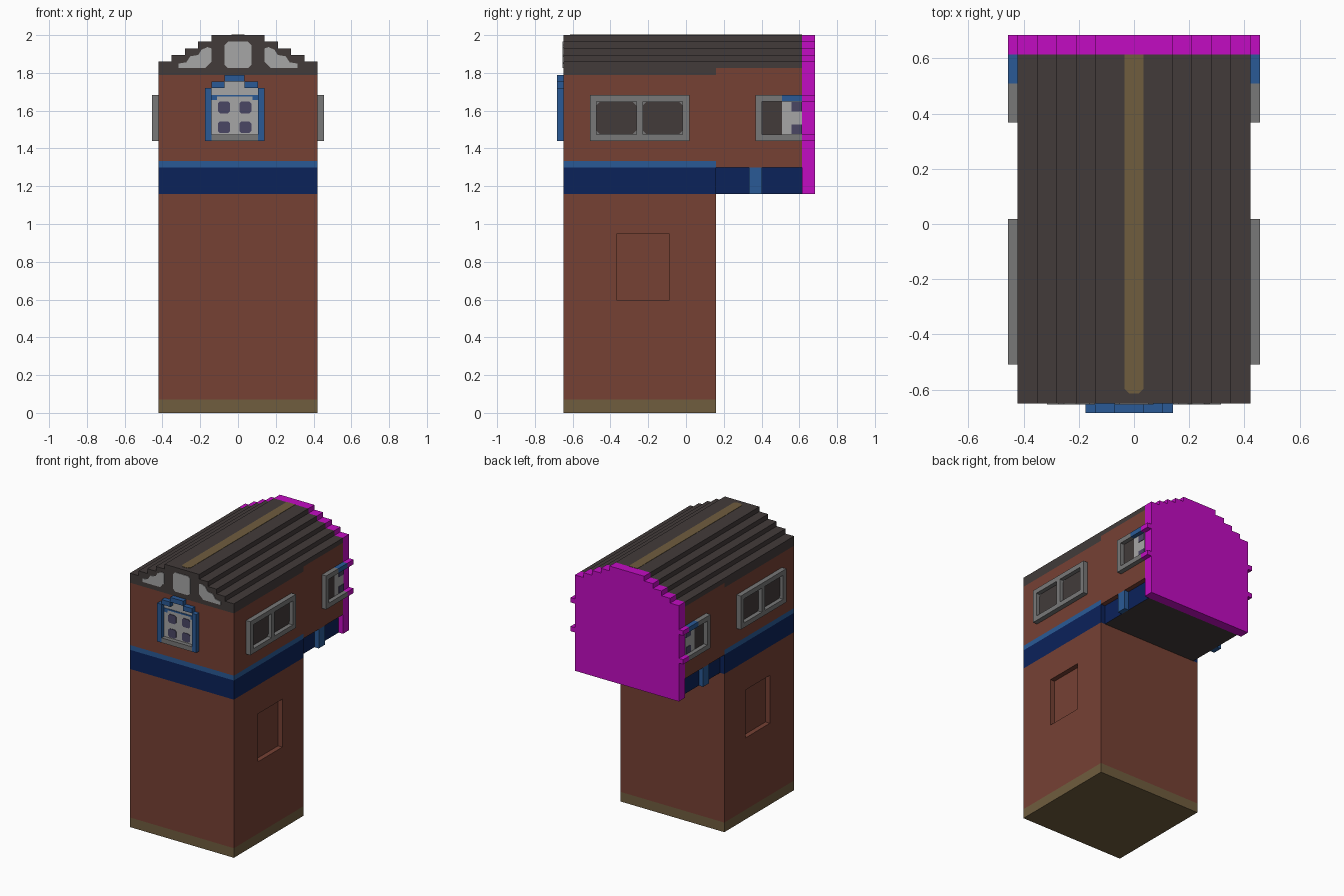
import bpy, bmesh
from mathutils import Vector

cube = bpy.data.objects.get("Cube")
if cube:
    bpy.data.objects.remove(cube, do_unlink=True)

U = 2 / 57      # one building block; all sizes below are counted in blocks
MID = 19.5      # block row lying on y = 0
THIN = 0.12     # thickness of painted plates, in blocks


def material(name, rgb):
    lin = [((c / 255 + 0.055) / 1.055) ** 2.4 if c > 10 else c / 255 / 12.92 for c in rgb]
    m = bpy.data.materials.new(name)
    m.use_nodes = True
    m.diffuse_color = (*lin, 1)
    m.node_tree.nodes["Principled BSDF"].inputs["Base Color"].default_value = (*lin, 1)
    return m


BRICK = material("brick brown", (118, 65, 52))
TAN = material("tan", (112, 93, 62))
NAVY = material("navy", (11, 34, 90))
BLUE = material("blue", (42, 90, 150))
ROOF = material("roof charcoal", (66, 59, 58))
GREY = material("frame grey", (120, 120, 120))
PALE = material("pale grey", (166, 166, 166))
PURPLE = material("dusky purple", (74, 70, 100))
MAGENTA = material("magenta", (194, 12, 194))


def place(p):
    return Vector((p[0] * U, (p[1] - MID) * U, p[2] * U))


def finish(name, bm, *mats):
    bmesh.ops.recalc_face_normals(bm, faces=bm.faces)
    mesh = bpy.data.meshes.new(name)
    bm.to_mesh(mesh)
    bm.free()
    for m in mats:
        mesh.materials.append(m)
    obj = bpy.data.objects.new(name, mesh)
    bpy.context.collection.objects.link(obj)
    return obj


def add_prism(bm, pts, axis, a, b):
    """Extrude a 2D outline from a to b along the axis."""
    def at(p, t):
        q = list(p)
        q.insert(axis, t)
        return bm.verts.new(place(q))
    lo, hi = [at(p, a) for p in pts], [at(p, b) for p in pts]
    bm.faces.new(lo)
    bm.faces.new(hi)
    for i in range(len(pts)):
        j = (i + 1) % len(pts)
        bm.faces.new((lo[i], lo[j], hi[j], hi[i]))


def prism(name, mat, pts, axis, a, b):
    bm = bmesh.new()
    add_prism(bm, pts, axis, a, b)
    return finish(name, bm, mat)


def rect(u0, u1, v0, v1, cut=0):
    """Rectangle outline, with clipped corners when cut is given."""
    if not cut:
        return [(u0, v0), (u1, v0), (u1, v1), (u0, v1)]
    return [(u0 + cut, v0), (u1 - cut, v0), (u1, v0 + cut), (u1, v1 - cut),
            (u1 - cut, v1), (u0 + cut, v1), (u0, v1 - cut), (u0, v0 + cut)]


def bars(name, mat, rects, axis, a, b):
    bm = bmesh.new()
    for r in rects:
        add_prism(bm, rect(*r), axis, a, b)
    return finish(name, bm, mat)


def block(name, mat, half, y0, y1, z0, z1):
    return prism(name, mat, rect(-half, half, y0, y1), 2, z0, z1)


# Tower: footing, brick shaft with a sunken panel on each side, blue belt
block("footing", TAN, 12, 1, 24, 0, 2)
bm = bmesh.new()
add_prism(bm, rect(-12, 12, 1, 24), 2, 2, 33)
for axis, cuts in ((1, (9, 17)), (2, (17, 27))):
    for c in cuts:
        co, no = [0, MID, 0], [0, 0, 0]
        co[axis], no[axis] = c, 1
        bmesh.ops.bisect_plane(bm, geom=bm.verts[:] + bm.edges[:] + bm.faces[:],
                               plane_co=place(co), plane_no=no)
bmesh.ops.recalc_face_normals(bm, faces=bm.faces)
target = place((0, 13, 22))
panels = [f for f in bm.faces if abs(f.normal.x) > 0.9
          and (f.calc_center_median() - target).yz.length < U]
for f in bmesh.ops.extrude_discrete_faces(bm, faces=panels)["faces"]:
    bmesh.ops.translate(bm, verts=f.verts[:], vec=-f.normal * U)
finish("tower_shaft", bm, BRICK)
block("belt", NAVY, 12, 1, 24, 33, 37)
block("belt_trim", BLUE, 12, 1, 24, 37, 38)

# Upper room and the overhang behind the tower
block("upper_room_front", BRICK, 12, 1, 24, 38, 51)
block("upper_room_back", BRICK, 12, 24, 37, 37, 52)
floor = block("overhang_floor", NAVY, 11, 24, 37, 33, 37)
floor.data.materials.append(ROOF)
for f in floor.data.polygons:
    if f.normal.z < -0.9:
        f.material_index = 1

# Stepped roof
STEPS = [(12, 53), (10, 54), (8, 55), (6, 56), (4, 57)]


def half_steps():
    pts = []
    for i, (w, z) in enumerate(STEPS):
        if i:
            pts.append((w, STEPS[i - 1][1]))
        pts.append((w, z))
    return pts


def mirrored(half):
    return half + [(-x, z) for x, z in reversed(half)]


prism("roof", ROOF, mirrored([(12, 52)] + half_steps()), 1, 1, 37)
block("front_eaves", ROOF, 12, 1, 24, 51, 52)
ridge = [(-1, 37), (-1, 2.5), (-0.5, 2), (0.5, 2), (1, 2.5), (1, 37)]
prism("ridge_strip", TAN, ridge, 2, 57 - THIN, 57 + THIN / 2)

# Rear end panel, following the roof steps and window sills
nubs = [(12, 33), (12, 41), (13, 41), (13, 42), (12, 42),
        (12, 47), (13, 47), (13, 48), (12, 48)]
prism("rear_panel", MAGENTA, mirrored(nubs + half_steps()), 1, 37, 39)

# Gable lights
prism("gable_light_centre", PALE, rect(-2, 2, 52, 56, 0.5), 1, 1 - THIN, 1)
side_light = [(9, 52), (5, 52), (4, 53), (4, 55), (4.6, 55.2), (5.5, 54.8),
              (6, 54), (7.2, 53.8), (7.8, 52.9), (9, 52.7)]
for s, side in ((1, "left"), (-1, "right")):
    prism(f"gable_light_{side}", PALE, [(s * x, z) for x, z in side_light], 1, 1 - THIN, 1)

# Front window: blue surround with a stepped hood, pale sash, purple panes
bars("front_window_surround", BLUE,
     [(-5, -4, 41, 49), (3, 4, 41, 49), (-4, -2, 49, 50), (1, 3, 49, 50), (-2, 1, 50, 51)],
     1, 0, 1)
bars("front_window_sill", GREY, [(-4, 3, 41, 42)], 1, 0, 1)
bars("front_window_sash", PALE, [(-4, 3, 42, 49), (-2, 1, 49, 50)], 1, 1 - THIN, 1)
bars("front_window_rail", BLUE, [(-4, 3, 47.7, 48), (-4, -3.2, 47.2, 47.7), (2.2, 3, 47.2, 47.7)],
     1, 1 - 2 * THIN, 1)
for x in (-3, 0.2):
    for z in (42.2, 45.2):
        prism("front_window_pane", PURPLE, rect(x, x + 1.8, z, z + 1.8, 0.3),
              1, 1 - 2 * THIN, 1)

# Side windows and floor brackets, on both sides
for s, side in ((1, "left"), (-1, "right")):
    wall, out, skin, paint = 12 * s, 13 * s, (12 + THIN) * s, (12 + 2 * THIN) * s
    bars(f"{side}_window_frame", GREY,
         [(5, 20, 41, 42), (5, 20, 47, 48), (5, 6, 42, 47), (12, 13, 42, 47), (19, 20, 42, 47)],
         0, wall, out)
    bars(f"{side}_window_backing", GREY, [(6, 19, 42, 47)], 0, wall, skin)
    for y in (6, 13):
        prism(f"{side}_window_pane", ROOF, rect(y, y + 6, 42.1, 46.9, 0.5), 0, wall, paint)
    bars(f"{side}_rear_window_frame", GREY,
         [(30, 37, 41, 42), (30, 34, 47, 48), (30, 31, 42, 47)], 0, wall, out)
    bars(f"{side}_rear_window_lintel", BLUE, [(34, 37, 47, 48)], 0, wall, out)
    bars(f"{side}_rear_window_dark_pane", ROOF, [(31, 34, 42, 47)], 0, wall, skin)
    bars(f"{side}_rear_window_sash", PALE, [(34, 37, 42, 47)], 0, wall, skin)
    for z in (42.1, 45.5):
        bars(f"{side}_rear_window_pane", PURPLE, [(35.4, 37, z, z + 1.4)], 0, wall, paint)
    bars(f"{side}_bracket", BLUE, [(29, 31, 33, 37)], 0, 11 * s, wall)
